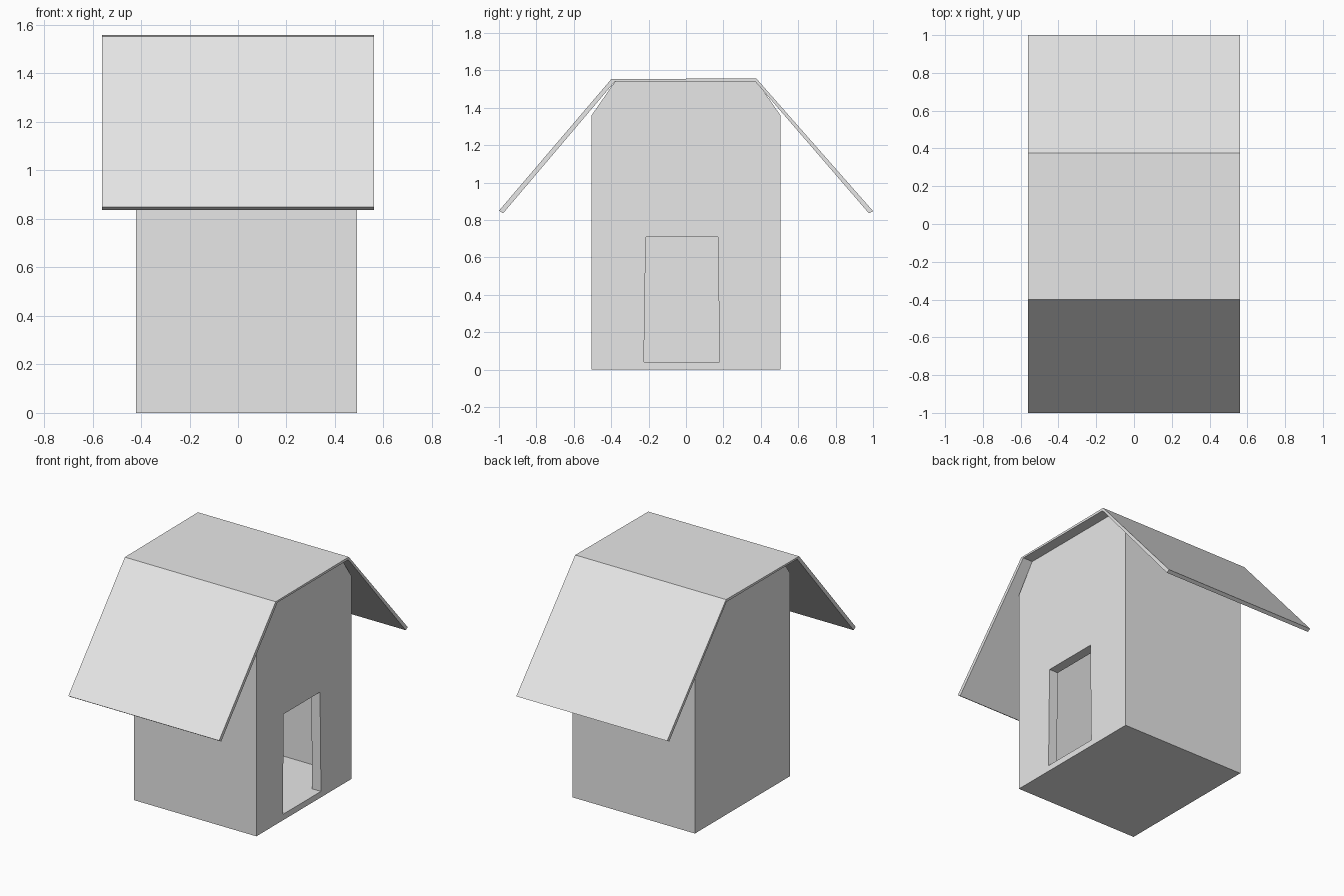
import bpy
import bmesh

cube = bpy.data.objects.get("Cube")
if cube:
    bpy.data.objects.remove(cube, do_unlink=True)

grey = bpy.data.materials.new("light_grey")
grey.use_nodes = True
colour = (0.8, 0.8, 0.8, 1.0)
grey.diffuse_color = colour
grey.node_tree.nodes["Principled BSDF"].inputs["Base Color"].default_value = colour


def extrude_x(name, outline, x0, x1):
    """Solid made from a (y, z) outline swept from x0 to x1."""
    bm = bmesh.new()
    face = bm.faces.new([bm.verts.new((x0, y, z)) for y, z in outline])
    swept = bmesh.ops.extrude_face_region(bm, geom=[face])["geom"]
    verts = [v for v in swept if isinstance(v, bmesh.types.BMVert)]
    bmesh.ops.translate(bm, verts=verts, vec=(x1 - x0, 0, 0))
    bmesh.ops.recalc_face_normals(bm, faces=bm.faces)
    mesh = bpy.data.meshes.new(name)
    bm.to_mesh(mesh)
    bm.free()
    mesh.materials.append(grey)
    obj = bpy.data.objects.new(name, mesh)
    bpy.context.collection.objects.link(obj)
    return obj


def cut(target, cutter):
    """Subtract the cutter from the target, then discard the cutter."""
    cutter.hide_render = True
    mod = target.modifiers.new("cut", 'BOOLEAN')
    mod.operation = 'DIFFERENCE'
    mod.solver = 'EXACT'
    mod.object = cutter
    bpy.context.view_layer.objects.active = target
    bpy.ops.object.modifier_apply(modifier=mod.name)
    bpy.data.objects.remove(cutter, do_unlink=True)


def house_outline(half_width, floor, shoulder, top_half, top):
    return [(-half_width, floor), (half_width, floor), (half_width, shoulder),
            (top_half, top), (-top_half, top), (-half_width, shoulder)]


# Hollow body with chamfered upper corners
left, right, floor = -0.42, 0.49, 0.04
body = extrude_x("house_body", house_outline(0.505, 0, 1.36, 0.38, 1.54), left, right)
room = extrude_x("room_cutter", house_outline(0.465, floor, 1.34, 0.36, 1.5),
                 left + 0.065, right - 0.065)
cut(body, room)

# Doorway, tapering slightly towards the top
doorway = [(-0.225, floor), (0.18, floor), (0.17, 0.71), (-0.215, 0.71)]
cut(body, extrude_x("door_cutter", doorway, right - 0.15, right + 0.1))

# Roof of three thin panels
panels = {
    "roof_top": [(-0.40, 1.553), (-0.38, 1.541), (0.37, 1.541), (0.375, 1.558)],
    "roof_front": [(-0.40, 1.553), (-1.0, 0.85), (-0.978, 0.836), (-0.38, 1.541)],
    "roof_back": [(0.375, 1.558), (1.0, 0.848), (0.978, 0.836), (0.37, 1.541)],
}
for name, outline in panels.items():
    extrude_x(name, outline, -0.56, 0.56)
